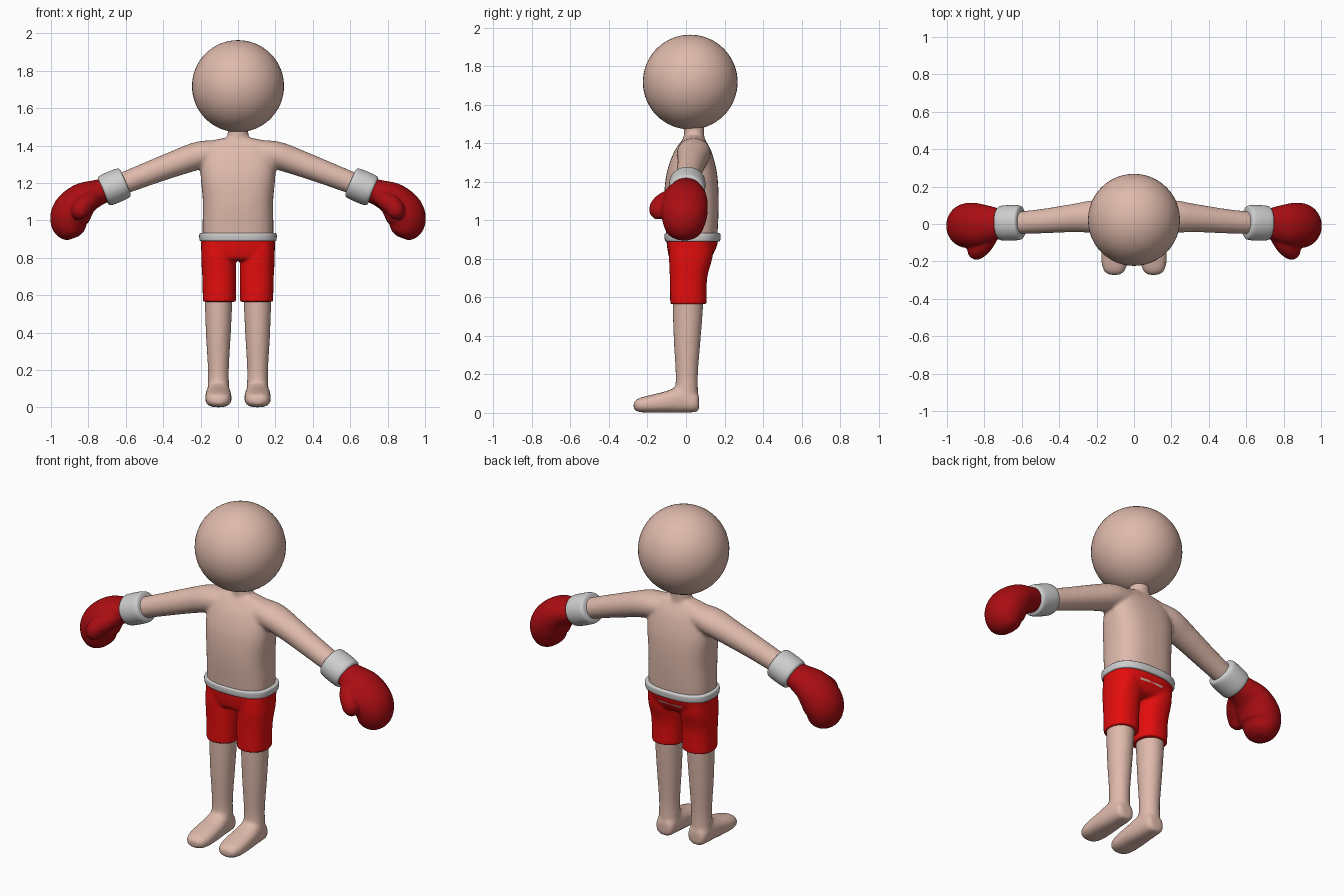
import bpy, bmesh, math
from mathutils import Vector

if "Cube" in bpy.data.objects:
    bpy.data.objects.remove(bpy.data.objects["Cube"])

X, Y, Z = Vector((1, 0, 0)), Vector((0, 1, 0)), Vector((0, 0, 1))


def material(name, colour):
    m = bpy.data.materials.new(name)
    m.use_nodes = True
    m.diffuse_color = (*colour, 1)
    bsdf = m.node_tree.nodes["Principled BSDF"]
    bsdf.inputs["Base Color"].default_value = (*colour, 1)
    bsdf.inputs["Roughness"].default_value = 0.6
    return m


skin = material("skin", (0.74, 0.49, 0.41))
shorts_red = material("shorts red", (0.78, 0.004, 0.004))
glove_red = material("glove red", (0.40, 0.004, 0.006))
white = material("trim white", (0.62, 0.62, 0.62))


def spline(rings, steps=4):
    """Catmull-Rom interpolation of (x, y, z, width, depth) rings."""
    out = []
    for i in range(len(rings) - 1):
        a, b, c, d = (rings[max(0, min(len(rings) - 1, i + k))] for k in (-1, 0, 1, 2))
        for s in range(steps):
            t = s / steps
            out.append([0.5 * (2 * q + (r - p) * t + (2 * p - 5 * q + 4 * r - w) * t * t
                               + (3 * q - p - 3 * r + w) * t ** 3)
                        for p, q, r, w in zip(a, b, c, d)])
    return out + [list(rings[-1])]


def loft(bm, rings, across=X, axis=None, power=2.0, side=1, n=32):
    """Skin a closed tube through superellipse rings; side=-1 mirrors it."""
    rings = spline(rings)
    centres = [Vector(r[:3]) for r in rings]
    loops = []
    for i, r in enumerate(rings):
        t = axis or (centres[min(i + 1, len(rings) - 1)] - centres[max(i - 1, 0)]).normalized()
        u = (across - t * across.dot(t)).normalized()
        v = t.cross(u)
        loop = []
        for k in range(n):
            a = 2 * math.pi * k / n
            c, s = math.cos(a), math.sin(a)
            p = (centres[i] + u * math.copysign(abs(c) ** (2 / power), c) * r[3]
                 + v * math.copysign(abs(s) ** (2 / power), s) * r[4])
            p.x *= side
            loop.append(bm.verts.new(p))
        loops.append(loop)
    for lo, hi in zip(loops, loops[1:]):
        for k in range(n):
            bm.faces.new((lo[k], lo[(k + 1) % n], hi[(k + 1) % n], hi[k]))
    bm.faces.new(loops[0][::-1])
    bm.faces.new(loops[-1])


def finish(name, bm, mat, voxel=0, smooth=0):
    """Turn the bmesh into an object, fusing its parts when voxel is set."""
    bmesh.ops.recalc_face_normals(bm, faces=bm.faces)
    mesh = bpy.data.meshes.new(name)
    bm.to_mesh(mesh)
    bm.free()
    mesh.materials.append(mat)
    ob = bpy.data.objects.new(name, mesh)
    bpy.context.collection.objects.link(ob)
    if voxel:
        fuse = ob.modifiers.new("fuse", "REMESH")
        fuse.mode, fuse.voxel_size, fuse.use_smooth_shade = "VOXEL", voxel, True
        relax = ob.modifiers.new("relax", "SMOOTH")
        relax.factor, relax.iterations = 0.5, smooth
    else:
        bpy.ops.object.select_all(action="DESELECT")
        ob.select_set(True)
        bpy.context.view_layer.objects.active = ob
        bpy.ops.object.shade_smooth_by_angle(angle=math.radians(40))
    return ob


# Head
bm = bmesh.new()
bmesh.ops.create_uvsphere(bm, u_segments=48, v_segments=32, radius=0.246)
bmesh.ops.translate(bm, verts=bm.verts, vec=(0, 0.022, 1.718))
finish("head", bm, skin)

# Body: torso, neck, arms, legs and feet fused into one skin
bm = bmesh.new()
loft(bm, [(0, 0.03, 0.84, 0.185, 0.125), (0, 0.03, 0.95, 0.19, 0.135),
          (0, 0.028, 1.1, 0.188, 0.142), (0, 0.03, 1.24, 0.2, 0.132),
          (0, 0.035, 1.35, 0.195, 0.1), (0, 0.04, 1.415, 0.17, 0.062),
          (0, 0.04, 1.44, 0.08, 0.04)], axis=Z, power=2.6)
loft(bm, [(0, 0.042, 1.4, 0.085, 0.055), (0, 0.042, 1.45, 0.058, 0.053),
          (0, 0.042, 1.52, 0.055, 0.053)], axis=Z)
for side in (1, -1):
    loft(bm, [(0.08, 0.04, 1.37, 0.075, 0.06), (0.2, 0.04, 1.35, 0.088, 0.074),
              (0.32, 0.032, 1.31, 0.076, 0.07), (0.48, 0.016, 1.25, 0.066, 0.063),
              (0.66, 0.003, 1.18, 0.058, 0.057)], across=Y, side=side)
    loft(bm, [(0.104, 0.01, 0.72, 0.075, 0.08), (0.104, 0.01, 0.57, 0.074, 0.08),
              (0.105, 0.006, 0.38, 0.066, 0.07), (0.105, 0.004, 0.2, 0.056, 0.058),
              (0.105, 0.003, 0.1, 0.058, 0.06), (0.105, 0.003, 0.03, 0.056, 0.058)],
         axis=Z, side=side)
    loft(bm, [(0.105, 0.068, 0.05, 0.035, 0.035), (0.105, 0.05, 0.056, 0.055, 0.052),
              (0.105, -0.03, 0.068, 0.064, 0.067), (0.105, -0.11, 0.056, 0.07, 0.055),
              (0.105, -0.2, 0.045, 0.07, 0.044), (0.105, -0.25, 0.04, 0.056, 0.034),
              (0.105, -0.272, 0.038, 0.03, 0.018)], axis=-Y, power=2.5, side=side)
finish("body", bm, skin, voxel=0.01, smooth=8)

# Shorts: hips and two straight legs fused
bm = bmesh.new()
loft(bm, [(0, 0.034, 0.92, 0.2, 0.137), (0, 0.03, 0.86, 0.198, 0.128),
          (0, 0.02, 0.8, 0.19, 0.105), (0, 0.012, 0.785, 0.15, 0.07)], axis=Z, power=2.6)
for side in (1, -1):
    loft(bm, [(0.104, 0.03, 0.88, 0.09, 0.115), (0.104, 0.024, 0.8, 0.093, 0.112),
              (0.1, 0.013, 0.7, 0.091, 0.097), (0.099, 0.012, 0.565, 0.089, 0.094)],
         axis=Z, power=2.3, side=side)
finish("shorts", bm, shorts_red, voxel=0.008, smooth=4)

# Waistband
bm = bmesh.new()
loft(bm, [(0, 0.034, 0.89, 0.2, 0.138), (0, 0.034, 0.897, 0.206, 0.144),
          (0, 0.034, 0.926, 0.207, 0.146), (0, 0.034, 0.933, 0.2, 0.139)],
     axis=Z, power=2.6, n=64)
finish("waistband", bm, white)

for side, label in ((1, "left"), (-1, "right")):
    # Cuff
    bm = bmesh.new()
    start, along = Vector((0.602, 0.008, 1.205)), Vector((0.92, -0.03, -0.39)).normalized()
    loft(bm, [(*(start + along * d), r + 0.008, r) for d, r in
              ((0, 0.072), (0.012, 0.084), (0.065, 0.087), (0.118, 0.084), (0.13, 0.072))],
         across=Y, axis=along, side=side, n=40)
    finish(label + "_cuff", bm, white)

    # Glove: curled fist with a thumb in front
    bm = bmesh.new()
    loft(bm, [(0.69, 0, 1.168, 0.07, 0.062), (0.76, 0, 1.145, 0.095, 0.072),
              (0.83, -0.005, 1.112, 0.116, 0.091), (0.885, -0.008, 1.05, 0.121, 0.106),
              (0.901, -0.01, 0.99, 0.112, 0.102), (0.888, -0.01, 0.93, 0.085, 0.072),
              (0.88, -0.01, 0.905, 0.04, 0.032)], across=Y, side=side)
    loft(bm, [(0.755, -0.055, 1.13, 0.035, 0.04), (0.8, -0.105, 1.1, 0.05, 0.05),
              (0.838, -0.137, 1.065, 0.053, 0.05), (0.845, -0.14, 1.03, 0.045, 0.042),
              (0.843, -0.138, 1.008, 0.02, 0.02)], across=Y, side=side)
    finish(label + "_glove", bm, glove_red, voxel=0.008, smooth=5)
